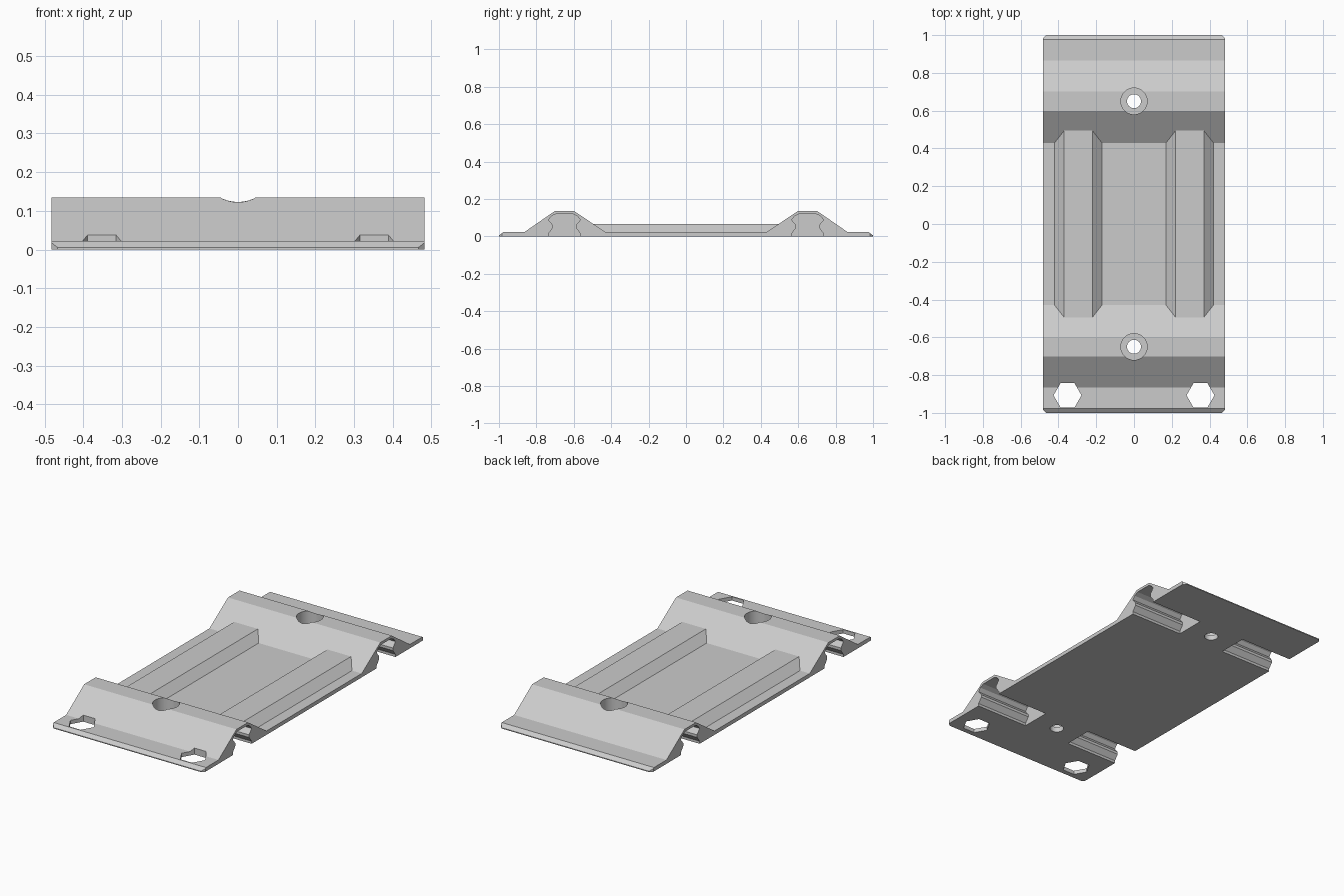
import bpy, bmesh, math

old = bpy.data.objects.get("Cube")
if old:
    bpy.data.objects.remove(old, do_unlink=True)

HALF_W, RIDGE_Y, THICK, TOP = 0.482, 0.65, 0.022, 0.135

grey = bpy.data.materials.new("plain grey")
grey.use_nodes = True
colour = (0.6, 0.6, 0.6, 1)
grey.diffuse_color = colour
grey.node_tree.nodes["Principled BSDF"].inputs["Base Color"].default_value = colour


def prism(name, points, depth, place):
    """Extrude a closed 2D outline by depth; place maps (u, v, d) to 3D."""
    bm = bmesh.new()
    rings = [[bm.verts.new(place(u, v, d)) for u, v in points] for d in (0, depth)]
    bm.faces.new(list(reversed(rings[0])))
    bm.faces.new(rings[1])
    n = len(points)
    for i in range(n):
        j = (i + 1) % n
        bm.faces.new((rings[0][i], rings[0][j], rings[1][j], rings[1][i]))
    # The winding is consistent, so the signed volume tells if it is inside out
    if bm.calc_volume(signed=True) < 0:
        bmesh.ops.reverse_faces(bm, faces=bm.faces[:])
    bm.normal_update()
    mesh = bpy.data.meshes.new(name)
    bm.to_mesh(mesh)
    bm.free()
    mesh.materials.append(grey)
    obj = bpy.data.objects.new(name, mesh)
    bpy.context.scene.collection.objects.link(obj)
    return obj


def circle(cx, cy, r, n):
    return [(cx + r * math.cos(math.tau * i / n), cy + r * math.sin(math.tau * i / n))
            for i in range(n)]


def combine(target, tool, operation):
    mod = target.modifiers.new(tool.name, "BOOLEAN")
    mod.operation, mod.solver, mod.object = operation, "EXACT", tool
    tool.hide_render = True
    bpy.context.view_layer.update()
    bpy.context.view_layer.objects.active = target
    bpy.ops.object.modifier_apply(modifier=mod.name)
    bpy.data.objects.remove(tool, do_unlink=True)


# Plate with two raised ridges, swept across the width
half = [(0.43, THICK), (0.598, TOP), (0.702, TOP), (0.865, THICK),
        (0.978, THICK), (1, 0.005), (1, 0)]
outline = half + [(-y, z) for y, z in reversed(half)]
plate = prism("mounting_plate", outline, 2 * HALF_W,
              lambda y, z, d: (d - HALF_W, y, z))

# Two long bars with sloping sides, ending in the ridges
bar = [(-0.139, 0.01), (0.139, 0.01), (0.075, 0.065), (-0.075, 0.065)]
for side in (-1, 1):
    combine(plate, prism("long_bar", bar, 0.99,
            lambda x, z, d: (x + side * 0.295, d - 0.495, z)), "UNION")

# Clipped plate corners
corner = [(0.446, 1.02), (0.502, 0.964), (0.502, 1.02)]
for side in (-1, 1):
    for end in (-1, 1):
        combine(plate, prism("corner_cut", corner, 0.2,
                lambda x, y, d: (side * x, end * y, d - 0.1)), "DIFFERENCE")

# Strap pockets under both ridges, open at the sides and the bottom
neck = [(0.085, -0.02), (0.085, 0.015), (0.062, 0.045), (0.062, 0.06), (0.085, 0.088),
        (0.07, 0.108), (0.045, 0.12)]
pocket = neck + [(-y, z) for y, z in reversed(neck)]
for ridge in (-RIDGE_Y, RIDGE_Y):
    for side in (-1, 1):
        combine(plate, prism("strap_pocket", pocket, 0.4,
                lambda y, z, d: (side * (0.15 + d), y + ridge, z)), "DIFFERENCE")
    # Counterbored screw hole
    for radius, floor in ((0.07, 0.03), (0.037, -0.1)):
        combine(plate, prism("screw_hole", circle(0, ridge, radius, 32), 0.4,
                lambda x, y, d: (x, y, floor + d)), "DIFFERENCE")

# Hexagonal holes near the front edge
for side in (-1, 1):
    combine(plate, prism("hex_hole", circle(side * 0.352, -0.907, 0.074, 6), 0.4,
            lambda x, y, d: (x, y, d - 0.1)), "DIFFERENCE")

# Flat faces, with smoothing only round the holes
bpy.ops.object.select_all(action="DESELECT")
plate.select_set(True)
bpy.context.view_layer.objects.active = plate
bpy.ops.object.shade_smooth_by_angle(angle=math.radians(20))
